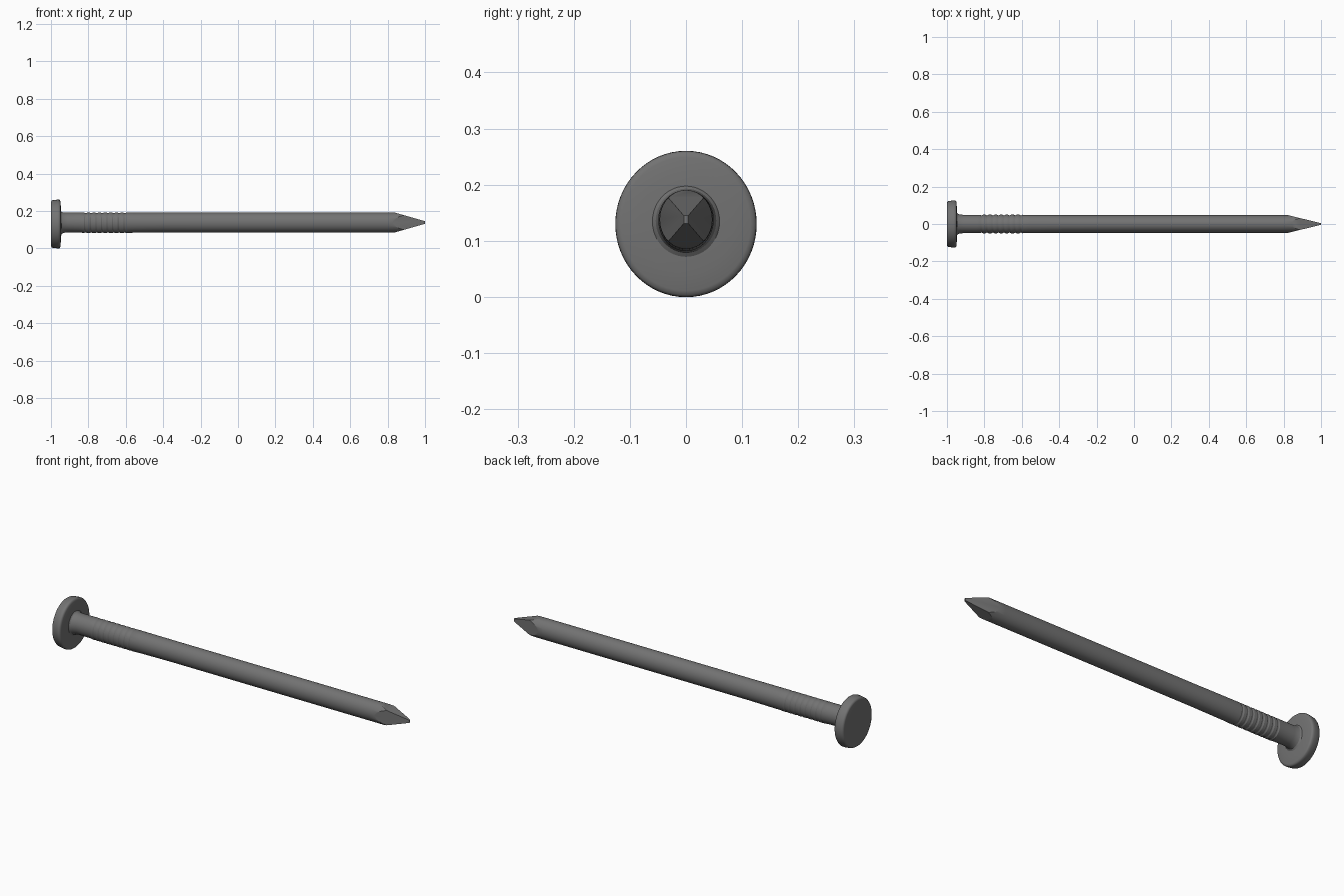
import bpy, bmesh, math
from mathutils import Vector

if "Cube" in bpy.data.objects:
    bpy.data.objects.remove(bpy.data.objects["Cube"])

steel = bpy.data.materials.new("dark steel")
steel.diffuse_color = (0.17, 0.17, 0.17, 1)
steel.use_nodes = True
steel.node_tree.nodes["Principled BSDF"].inputs["Base Color"].default_value = steel.diffuse_color


def loft(rings, n):
    """Rings are (x, y radius, z radius, centre z, extra drop of underside)."""
    bm = bmesh.new()
    loops = []
    for x, ry, rz, cz, drop in rings:
        loop = []
        for i in range(n):
            a = 2 * math.pi * i / n
            s = math.sin(a)
            loop.append(bm.verts.new((x, ry * math.cos(a), cz + rz * s - drop * max(0, -s))))
        loops.append(loop)
    for a, b in zip(loops, loops[1:]):
        for i in range(n):
            j = (i + 1) % n
            bm.faces.new((a[i], a[j], b[j], b[i]))
    bm.faces.new(loops[0])
    bm.faces.new(loops[-1])
    return bm


def finish(bm, name, angle):
    bmesh.ops.recalc_face_normals(bm, faces=bm.faces[:])
    mesh = bpy.data.meshes.new(name)
    bm.to_mesh(mesh)
    bm.free()
    mesh.materials.append(steel)
    ob = bpy.data.objects.new(name, mesh)
    bpy.context.collection.objects.link(ob)
    bpy.ops.object.select_all(action='DESELECT')
    ob.select_set(True)
    bpy.context.view_layer.objects.active = ob
    bpy.ops.object.shade_smooth_by_angle(angle=math.radians(angle))


# Head: flat disc with rounded rim and soft collar
head = [(-1.0, 0.112), (-0.998, 0.119), (-0.992, 0.1225), (-0.965, 0.126),
        (-0.956, 0.1255), (-0.951, 0.122), (-0.949, 0.115), (-0.947, 0.085), (-0.945, 0.06)]
finish(loft([(x, r, r * 1.035, 0.13, 0) for x, r in head], 64), "nail_head", 50)

# Shank: slightly oval wire, flared at the head, with gripper grooves
CZ, RY, RZ = 0.138, 0.047, 0.0525
rings = [(-0.955, 0.066, 0.068, 0.133, 0), (-0.946, 0.061, 0.064, 0.134, 0),
         (-0.94, 0.054, 0.057, 0.136, 0), (-0.93, 0.0505, 0.054, 0.137, 0),
         (-0.91, 0.049, RZ, CZ, 0), (-0.84, 0.049, RZ, CZ, 0.001)]
for k in range(8):
    x = -0.815 + k * 0.03
    for dx, cut in ((-0.008, 0), (-0.002, 0.003), (0.002, 0.003), (0.008, 0)):
        rings.append((x + dx, 0.0495 - cut, RZ - cut * 0.5, CZ, 0.004 - cut * 0.5))
rings += [(-0.56, 0.049, RZ, CZ, 0.002), (-0.4, 0.048, RZ, CZ, 0), (-0.38, RY, RZ, CZ, 0),
          (0.2, RY, RZ, CZ, 0), (0.8, RY, RZ, CZ, 0), (1.0, RY, RZ, CZ, 0)]
bm = loft(rings, 48)

# Point: four flat cuts meeting in a small blunt tip
for axis, start, r, tip in ((1, 0.825, RY, 0.004), (2, 0.84, RZ, 0.007)):
    for sign in (1, -1):
        co = Vector((1.0, 0, CZ))
        co[axis] += sign * tip
        no = Vector((r - tip, 0, 0))
        no[axis] = sign * (1.0 - start)
        cut = bmesh.ops.bisect_plane(bm, geom=bm.verts[:] + bm.edges[:] + bm.faces[:],
                                     dist=1e-6, plane_co=co, plane_no=no.normalized(),
                                     clear_outer=True)
        edges = [e for e in cut["geom_cut"] if isinstance(e, bmesh.types.BMEdge)]
        bmesh.ops.edgenet_fill(bm, edges=edges)
finish(bm, "nail_shank", 22)
